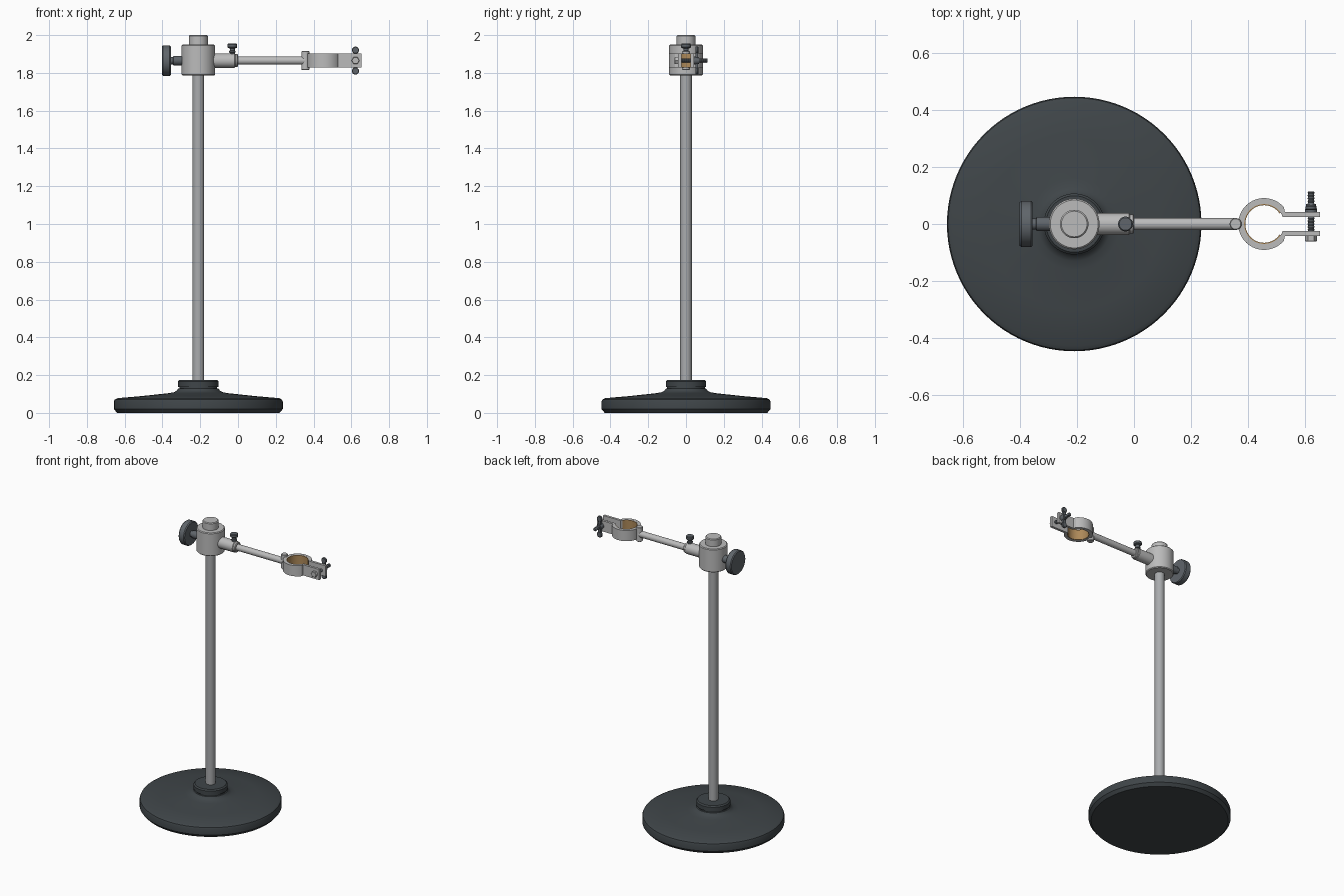
import bpy, bmesh, math
from mathutils import Vector

if "Cube" in bpy.data.objects:
    bpy.data.objects.remove(bpy.data.objects["Cube"])

def material(name, rgb):
    m = bpy.data.materials.new(name)
    m.diffuse_color = (*rgb, 1)
    m.use_nodes = True
    m.node_tree.nodes["Principled BSDF"].inputs["Base Color"].default_value = m.diffuse_color
    return m

LIGHT = material("light_metal", (0.50, 0.50, 0.50))
POLE = material("pole_steel", (0.40, 0.41, 0.42))
IRON = material("dark_iron", (0.050, 0.060, 0.066))
STEEL = material("dark_steel", (0.115, 0.13, 0.145))
CORK = material("tan_lining", (0.42, 0.25, 0.10))

CX, ARM_Z = -0.21, 1.865      # column position and arm height

def finish(name, bm, mat):
    bmesh.ops.recalc_face_normals(bm, faces=bm.faces[:])
    me = bpy.data.meshes.new(name)
    bm.to_mesh(me)
    bm.free()
    me.materials.append(mat)
    me.shade_smooth()
    me.set_sharp_from_angle(angle=math.radians(30))
    ob = bpy.data.objects.new(name, me)
    bpy.context.collection.objects.link(ob)
    return ob

def lathe(name, profile, mat, origin=(0, 0, 0), axis="z", n=48):
    """Closed solid of revolution from (radius, distance) pairs."""
    bm = bmesh.new()
    o = Vector(origin)
    rings = []
    for r, t in profile:
        ring = []
        for i in range(n):
            a = math.tau * i / n
            c, s = r * math.cos(a), r * math.sin(a)
            p = {"x": (t, c, s), "y": (c, t, s), "z": (c, s, t)}[axis]
            ring.append(bm.verts.new(o + Vector(p)))
        rings.append(ring)
    for a, b in zip(rings, rings[1:]):
        for i in range(n):
            j = (i + 1) % n
            bm.faces.new((a[i], a[j], b[j], b[i]))
    bm.faces.new(rings[0])
    bm.faces.new(rings[-1])
    return finish(name, bm, mat)

def rod(name, r, a, b, mat, origin, axis, bevel=0.004, n=32):
    """Cylinder with small chamfers."""
    return lathe(name, [(r - bevel, a), (r, a + bevel), (r, b - bevel), (r - bevel, b)],
                 mat, origin, axis, n)

def prism(name, outline, z0, z1, mat):
    bm = bmesh.new()
    f = bm.faces.new([bm.verts.new((x, y, z0)) for x, y in outline])
    ext = bmesh.ops.extrude_face_region(bm, geom=[f])
    bmesh.ops.translate(bm, vec=(0, 0, z1 - z0),
                        verts=[v for v in ext["geom"] if isinstance(v, bmesh.types.BMVert)])
    return finish(name, bm, mat)

def arc(r, a0, a1, cx, n=48):
    angles = [math.radians(a0 + (a1 - a0) * i / n) for i in range(n + 1)]
    return [(cx + r * math.cos(a), r * math.sin(a)) for a in angles]

def thread(name, r, a, b, pitch, mat, origin, axis):
    turns = round((b - a) / pitch)
    prof = []
    for i in range(turns):
        t = a + i * pitch
        prof += [(r * 0.78, t), (r, t + pitch / 2)]
    return lathe(name, prof + [(r * 0.78, b)], mat, origin, axis, 20)

# Heavy round base with a raised collar
lathe("base", [(0.43, 0), (0.447, 0.02), (0.447, 0.06), (0.443, 0.07), (0.428, 0.078),
               (0.30, 0.089), (0.16, 0.104), (0.13, 0.109), (0.115, 0.117), (0.107, 0.128),
               (0.100, 0.130), (0.100, 0.136), (0.107, 0.138), (0.107, 0.167),
               (0.099, 0.175)], IRON, (CX, 0, 0), n=96)

# Column, clamp hub and cap
rod("column", 0.031, 0.16, 1.80, POLE, (CX, 0, 0), "z")
rod("clamp_hub", 0.089, 1.787, 1.949, LIGHT, (CX, 0, 0), "z", 0.005, 64)
rod("column_cap", 0.05, 1.94, 2.0, LIGHT, (CX, 0, 0), "z", 0.005, 48)

# Side clamping knob
lathe("knob", [(0.076, -0.402), (0.081, -0.396), (0.081, -0.362), (0.076, -0.356),
               (0.020, -0.356), (0.020, -0.344), (0.025, -0.342), (0.025, -0.29)],
      STEEL, (0, 0, ARM_Z), "x")

# Arm socket with its thumb screw
lathe("arm_socket", [(0.038, -0.16), (0.038, -0.018), (0.034, -0.014), (0.034, -0.004),
                     (0.030, 0.0)], LIGHT, (0, 0, ARM_Z), "x")
lathe("thumb_screw", [(0.013, 1.88), (0.013, 1.906), (0.018, 1.908), (0.018, 1.915),
                      (0.013, 1.918), (0.013, 1.929), (0.023, 1.932), (0.026, 1.936),
                      (0.026, 1.950), (0.022, 1.955)], STEEL, (-0.03, 0, 0), "z", 32)

# Arm and end post
rod("arm", 0.0215, -0.02, 0.357, LIGHT, (0, 0, ARM_Z), "x", 0.003)
rod("end_post", 0.021, 1.815, 1.916, LIGHT, (0.357, 0, 0), "z", 0.003)

# Split ring with two clamping ears
RX, Z0, Z1, EX = 0.457, 1.828, 1.902, 0.653
ring = (arc(0.091, 40, 320, RX) + [(0.530, -0.042), (EX, -0.042), (EX, -0.025)]
        + arc(0.070, 339, 21, RX) + [(EX, 0.025), (EX, 0.042), (0.530, 0.042)])
prism("ring_clamp", ring, Z0, Z1, LIGHT)
prism("ring_lining", arc(0.0705, 34, 326, RX) + arc(0.066, 326, 34, RX),
      Z0 + 0.001, Z1 - 0.001, CORK)

# Clamp bolt, hexagonal head and wing nut
B = (0.622, 0, ARM_Z)
rod("bolt_head", 0.021, -0.061, -0.041, LIGHT, B, "y", 0.002, 6)
thread("bolt", 0.0125, -0.045, 0.115, 0.010, STEEL, B, "y")
lathe("wing_nut_hub", [(0.021, 0.041), (0.021, 0.050), (0.017, 0.070)], STEEL, B, "y", 24)
for side, label in ((1, "upper"), (-1, "lower")):
    rod("wing_" + label, 0.019, 0.049, 0.065, STEEL,
        (B[0], 0, ARM_Z + side * 0.055), "y", 0.003, 24)
    bm = bmesh.new()
    bmesh.ops.create_cube(bm, size=1)
    bmesh.ops.scale(bm, vec=(0.022, 0.012, 0.034), verts=bm.verts[:])
    bmesh.ops.translate(bm, vec=(B[0], 0.057, ARM_Z + side * 0.030), verts=bm.verts[:])
    finish("wing_neck_" + label, bm, STEEL)
